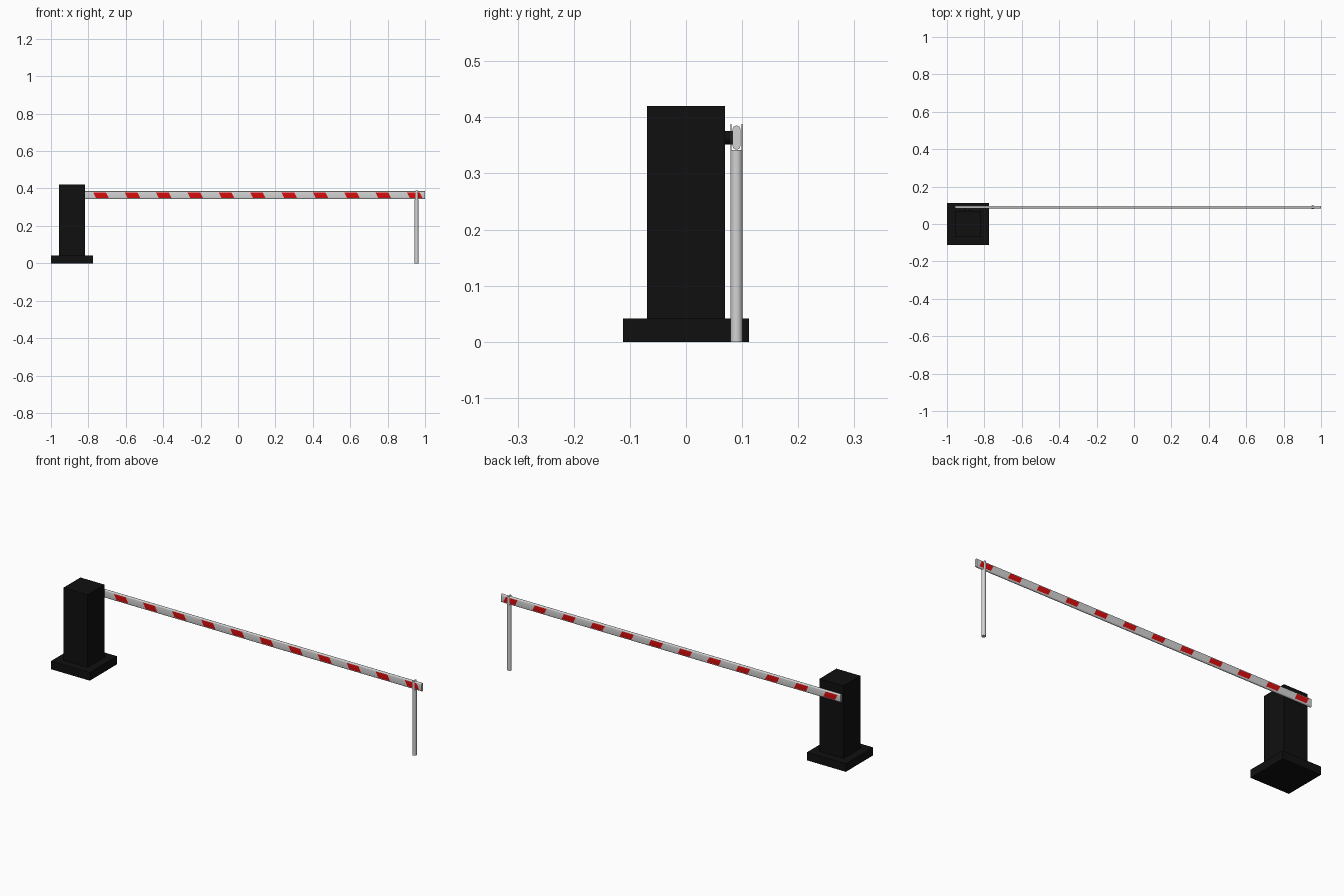
import bpy, bmesh, math
from mathutils import Vector

if "Cube" in bpy.data.objects:
    bpy.data.objects.remove(bpy.data.objects["Cube"])


def material(name, rgb):
    m = bpy.data.materials.new(name)
    m.diffuse_color = (*rgb, 1)
    m.use_nodes = True
    m.node_tree.nodes["Principled BSDF"].inputs["Base Color"].default_value = m.diffuse_color
    return m


BLACK = material("black", (0.005, 0.005, 0.005))
GREY = material("light grey", (0.65, 0.65, 0.65))
RED = material("red", (0.68, 0.004, 0.004))


def box(name, centre, size, mat):
    bpy.ops.mesh.primitive_cube_add(size=1, location=centre)
    ob = bpy.context.object
    ob.name = name
    ob.scale = size
    bpy.ops.object.transform_apply(location=False, rotation=False)
    ob.data.materials.append(mat)
    return ob


def cylinder(name, radius, depth, centre, mat, rot=(0, 0, 0)):
    bpy.ops.mesh.primitive_cylinder_add(vertices=32, radius=radius, depth=depth,
                                        location=centre, rotation=rot)
    ob = bpy.context.object
    ob.name = name
    ob.data.materials.append(mat)
    bpy.ops.object.shade_smooth_by_angle(angle=math.radians(35))
    return ob


CX, ARM_Y, ARM_Z = -0.888, 0.09, 0.364

# Motor cabinet, its foot and the pivot shaft
box("base_plate", (CX, 0, 0.021), (0.224, 0.224, 0.042), BLACK)
box("cabinet", (CX, 0, 0.231), (0.139, 0.139, 0.378), BLACK)
cylinder("pivot_shaft", 0.012, 0.018, (CX, 0.076, ARM_Z), BLACK, (math.pi / 2, 0, 0))

# Barrier arm: rounded bar profile extruded along x
R, FLAT, X0, X1 = 0.007, 0.0145, -0.958, 1.0
bm = bmesh.new()
ring = []
for side in (0, 1):
    for i in range(9):
        a = math.pi * (side + i / 8)
        ring.append(bm.verts.new((X0, ARM_Y + R * math.cos(a),
                                  ARM_Z + (-FLAT if side else FLAT) + R * math.sin(a))))
face = bm.faces.new(ring)
ext = bmesh.ops.extrude_face_region(bm, geom=[face])
bmesh.ops.translate(bm, vec=(X1 - X0, 0, 0),
                    verts=[v for v in ext["geom"] if isinstance(v, bmesh.types.BMVert)])

# Slanted stripes cut into the flat sides
PITCH, HALF, SLANT = 0.1677, 0.034, 0.5
centres = [-0.9 + PITCH * i for i in range(12)]
normal = Vector((1, 0, SLANT)).normalized()
for c in centres:
    for x in (c - HALF, c + HALF):
        sides = [f for f in bm.faces if abs(f.normal.y) > 0.99 or f.calc_area() > 0]
        geom = set(sides) | set(bm.edges) | set(bm.verts)
        bmesh.ops.bisect_plane(bm, geom=list(geom), plane_co=(x, ARM_Y, ARM_Z),
                               plane_no=normal)
bmesh.ops.recalc_face_normals(bm, faces=bm.faces)
bm.normal_update()
for f in bm.faces:
    m = f.calc_center_median()
    along = m.x + SLANT * (m.z - ARM_Z)
    on_flat = abs(f.normal.y) > 0.995 and abs(m.z - ARM_Z) < 0.006
    if on_flat and any(abs(along - c) < HALF for c in centres):
        f.material_index = 1
mesh = bpy.data.meshes.new("barrier_arm")
bm.to_mesh(mesh)
bm.free()
mesh.materials.append(GREY)
mesh.materials.append(RED)
arm = bpy.data.objects.new("barrier_arm", mesh)
bpy.context.collection.objects.link(arm)
bpy.ops.object.select_all(action='DESELECT')
arm.select_set(True)
bpy.context.view_layer.objects.active = arm
bpy.ops.object.shade_smooth_by_angle(angle=math.radians(35))

# Rest post with a slotted fork that receives the arm
post = cylinder("rest_post", 0.0105, 0.388, (0.955, ARM_Y, 0.194), GREY)
slot = box("slot_cutter", (0.955, ARM_Y, 0.392), (0.06, 0.017, 0.1), GREY)
slot.hide_render = True
slot.hide_viewport = True
cut = post.modifiers.new("slot", 'BOOLEAN')
cut.operation = 'DIFFERENCE'
cut.solver = 'EXACT'
cut.object = slot
